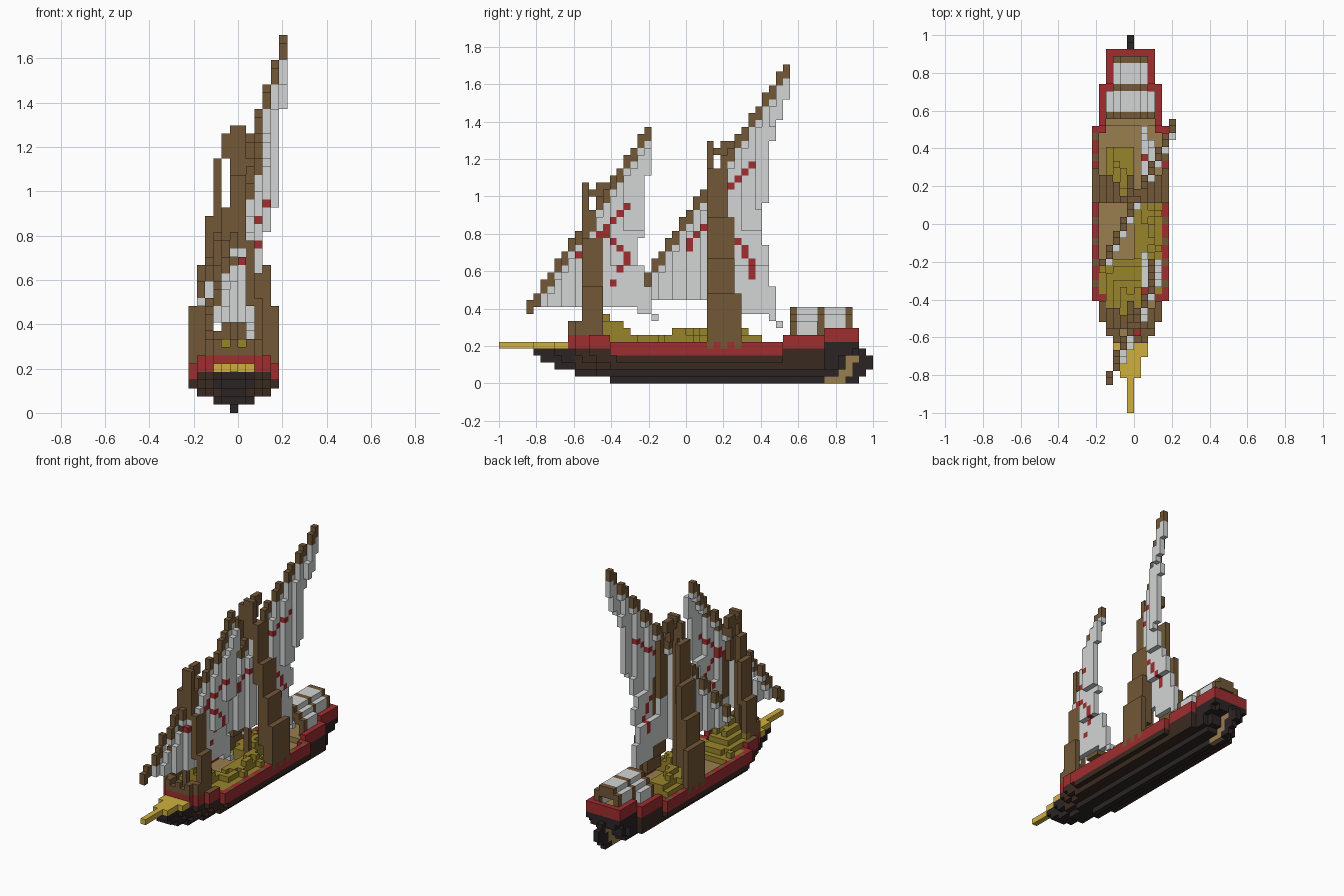
import bpy, bmesh, math, random
from mathutils import Vector

random.seed(4)
V = 2 / 54      # block size
C = -1          # centre column of the ship

old = bpy.data.objects.get("Cube")
if old:
    bpy.data.objects.remove(old, do_unlink=True)


def lin(c):
    c /= 255
    return c / 12.92 if c <= 0.04045 else ((c + 0.055) / 1.055) ** 2.4


MATS, IDX = [], {}
for name, rgb in (("black_tar", (44, 36, 37)), ("dark_planks", (58, 42, 32)),
                  ("red_paint", (159, 45, 47)), ("brown_wood", (114, 87, 55)),
                  ("deck_tan", (154, 126, 80)), ("gold_trim", (208, 176, 64)),
                  ("straw", (152, 132, 43)), ("sail_cloth", (211, 214, 213))):
    m = bpy.data.materials.new(name)
    m.use_nodes = True
    col = [lin(c) for c in rgb] + [1]
    m.diffuse_color = col
    m.node_tree.nodes["Principled BSDF"].inputs["Base Color"].default_value = col
    IDX[name] = len(MATS)
    MATS.append(m)


def blocks(name, cells):
    """Mesh of cubes with hidden faces left out; a pair means (side, top) colour."""
    bm = bmesh.new()
    for cell, mat in cells.items():
        side, top = mat if isinstance(mat, tuple) else (mat, mat)
        for axis in range(3):
            for s in (0, 1):
                near = list(cell)
                near[axis] += 2 * s - 1
                if tuple(near) in cells:
                    continue
                a, b = (axis + 1) % 3, (axis + 2) % 3
                pts = []
                for u, w in ((0, 0), (1, 0), (1, 1), (0, 1)):
                    p = Vector(cell)
                    p[axis] += s
                    p[a] += u
                    p[b] += w
                    pts.append(bm.verts.new((p.x * V, p.y * V - 1, p.z * V)))
                f = bm.faces.new(pts if s else pts[::-1])
                f.material_index = IDX[top if axis == 2 and s else side]
    bmesh.ops.remove_doubles(bm, verts=bm.verts, dist=V / 50)
    me = bpy.data.meshes.new(name)
    bm.to_mesh(me)
    bm.free()
    for m in MATS:
        me.materials.append(m)
    ob = bpy.data.objects.new(name, me)
    bpy.context.collection.objects.link(ob)


def fill(cells, xs, ys, zs, mat):
    for i in xs:
        for j in ys:
            for k in zs:
                cells[i, j, k] = mat


def span(a, b):
    return range(a, b + 1)


def half(j):
    """Half width of the ship along its length."""
    for start, w in ((52, -1), (47, 3), (41, 4), (16, 5), (13, 4), (11, 3), (8, 2), (5, 1)):
        if j >= start:
            return w
    return -1


def rim(d, j):
    return abs(d) >= min(half(j), half(j - 1), half(j + 1))


# Hull, layer by layer, with the deck on top
hull = {}
for k, (lag, cap, stern) in enumerate(((11, 0, 52), (6, 2, 49), (3, 4, 50),
                                       (1, 5, 50), (0, 5, 52))):
    for j in span(5, 51):
        w = min(cap, half(j), half(j - lag), max(0, 2 * (stern - j)))
        for d in span(-w, w):
            mat = "dark_planks" if k > 1 and 11 <= j < 47 else "black_tar"
            if k == 4:
                mat = "red_paint" if 16 <= j <= 40 and rim(d, j) else (mat, "deck_tan")
            hull[C + d, j, k] = mat
fill(hull, span(C - 3, C + 3), span(47, 51), [5], ("black_tar", "deck_tan"))
for j, k in ((47, 0), (48, 0), (49, 0), (49, 1), (50, 1), (50, 2), (50, 3), (51, 3)):
    hull[C, j, k] = "deck_tan"
blocks("hull", hull)

# Rudder
rudder = {}
fill(rudder, [C], [52], span(1, 4), "black_tar")
fill(rudder, [C], [53], span(2, 3), "black_tar")
blocks("rudder", rudder)

# Red rails, raised at bow and stern, with brown pegs along the top
rail = {}
for j in span(10, 51):
    levels = (5, 6) if j < 16 or 41 <= j < 47 else (5,) if j < 41 else (6, 7)
    for d in span(-half(j), half(j)):
        if rim(d, j) or j == 10:
            for k in levels:
                brown = j < 16 or (j < 41 and j % 3 == 0)
                rail[C + d, j, k] = ("red_paint", "brown_wood" if brown else "red_paint")
                if 28 < j < 36 and j % 2 == 0:
                    rail[C + d, j, k] = "brown_wood"
        elif j < 16 or j > 40:
            rail[C + d, j, levels[0]] = "deck_tan"
blocks("rails", rail)

# Bow fence
fence = {}
for j in (10, 11):
    for d in span(-half(j), half(j)):
        if rim(d, j) or j == 10:
            fence[C + d, j, 7] = "brown_wood"
            if d % 2 == 0 or j == 11:
                fence[C + d, j, 8] = "brown_wood"
blocks("bow_fence", fence)

# Gilded beak and bowsprit
beak = {}
for w, a, b in ((0, 0, 4), (1, 5, 7), (2, 8, 9)):
    fill(beak, span(C - w, C + w), span(a, b), [5], "gold_trim")
blocks("bowsprit", beak)


# Straw heaps on deck
def heap(name, x0, x1, y0, y1, base, peak, cx, cy):
    cells = {}
    for i in span(x0, x1):
        for j in span(y0, y1):
            d = max(abs(i - cx) / (x1 - x0 + 1), abs(j - cy) / (y1 - y0 + 1))
            top = base + max(0, round(peak * (1 - 1.3 * d) + random.uniform(-0.6, 0.4)))
            fill(cells, [i], [j], span(5, top), "straw")
    blocks(name, cells)


heap("straw_heap_front", -5, 0, 14, 21, 5, 4, -1, 15)
heap("straw_heap_left", 0, 3, 17, 29, 5, 2, 1, 28)
heap("straw_heap_right", -4, -1, 30, 37, 5, 2, -2, 34)

# Arched stern cabins of cloth on wooden hoops
cabin = {}
for j in span(42, 50):
    w = 3 if j < 46 else 2
    hoop = j in (42, 46, 50)
    for d in span(-w, w):
        top = 10 if abs(d) <= 1 else 9 if abs(d) == 2 else 8
        low = 6 if abs(d) == w or j == 46 else top - 1
        fill(cabin, [C + d], [j], span(low, top), "brown_wood" if hoop else "sail_cloth")
blocks("stern_cabin", cabin)


# Masts with stepped rope ladders leaning in from both rails
def mast(name, y, top, steps):
    cells = {}
    fill(cells, [C], [y], span(5, top), "brown_wood")
    fill(cells, [C], span(y, y + 3), [top - 1], "brown_wood")
    fill(cells, [C], [y + 2], span(top - 3, top), "brown_wood")
    fill(cells, [C], [y + 3], [top], "brown_wood")
    fill(cells, [C + 1], [y], span(top - 4, top), "brown_wood")
    blocks(name, cells)
    ropes = {}
    for side in (-1, 1):
        for d, low, high, depth in steps:
            fill(ropes, [C + side * d], span(y, y + depth - 1), span(low, high), "brown_wood")
    blocks(name + "_shrouds", ropes)


mast("fore_mast", 12, 28, ((3, 7, 13, 3), (2, 13, 20, 3), (1, 20, 24, 2)))
mast("main_mast", 30, 34, ((5, 6, 12, 5), (4, 6, 17, 4), (3, 9, 23, 4),
                           (2, 20, 30, 3), (1, 31, 33, 1)))


# Lateen sails: a slanting yard with cloth hanging in a curved sheet
def lateen(name, y0, y1, z0, slope, x0, drift, x_max, belly, bottom, edge, tips, marks):
    yard, cloth = {}, {}
    for j in span(y0, y1):
        x = min(x_max, x0 + (j - y0) * drift)
        z = z0 + math.floor((j - y0) * slope + 0.5)
        fill(yard, [math.floor(x)], [j], span(z, z + 1), "brown_wood")
        for k in span(bottom, z - 1):
            limit = next(lim for low, lim in edge if k >= low)
            if j > limit:
                continue
            cap = next(c for low, c in ((37, 5), (25, 4), (22, 3), (17, 2), (0, 1)) if k >= low)
            i = min(cap, math.floor(x + (belly if z - k > 1 else 0)))
            cloth[i, j, k] = "red_paint" if (j, k) in marks else "sail_cloth"
    for i, j, k in tips:
        cloth[i, j, k] = "sail_cloth"
    blocks(name + "_yard", yard)
    blocks(name + "_sail", cloth)


fore_marks = {(14 + n, 21 + n) for n in range(5)} | {
    (11, 18), (15, 21), (16, 20), (17, 19), (18, 18), (18, 17), (17, 16), (16, 14)}
lateen("fore", 4, 21, 10, 25 / 17, -3.9, 0.47, 2.5, 0.7, 11,
       ((30, 21), (21, 20), (17, 19), (14, 20), (0, 21)),
       ((1, 20, 10), (1, 21, 10), (1, 22, 9)), fore_marks)

main_marks = {(32 + n, 27 + n) for n in range(5)} | {(27 + n, 20 + n) for n in range(3)} | {
    (27, 19), (33, 21), (34, 20), (35, 19), (35, 18), (36, 17), (36, 16), (36, 15)}
lateen("main", 21, 41, 14, 1.5, -4.5, 0.5, 5.5, 0.5, 12,
       ((41, 41), (38, 40), (35, 39), (26, 38), (20, 37), (14, 38), (0, 39)),
       [(1, j, k) for j in span(35, 39) for k in (10, 11)] + [(1, 40, 8), (1, 39, 9)],
       main_marks)
